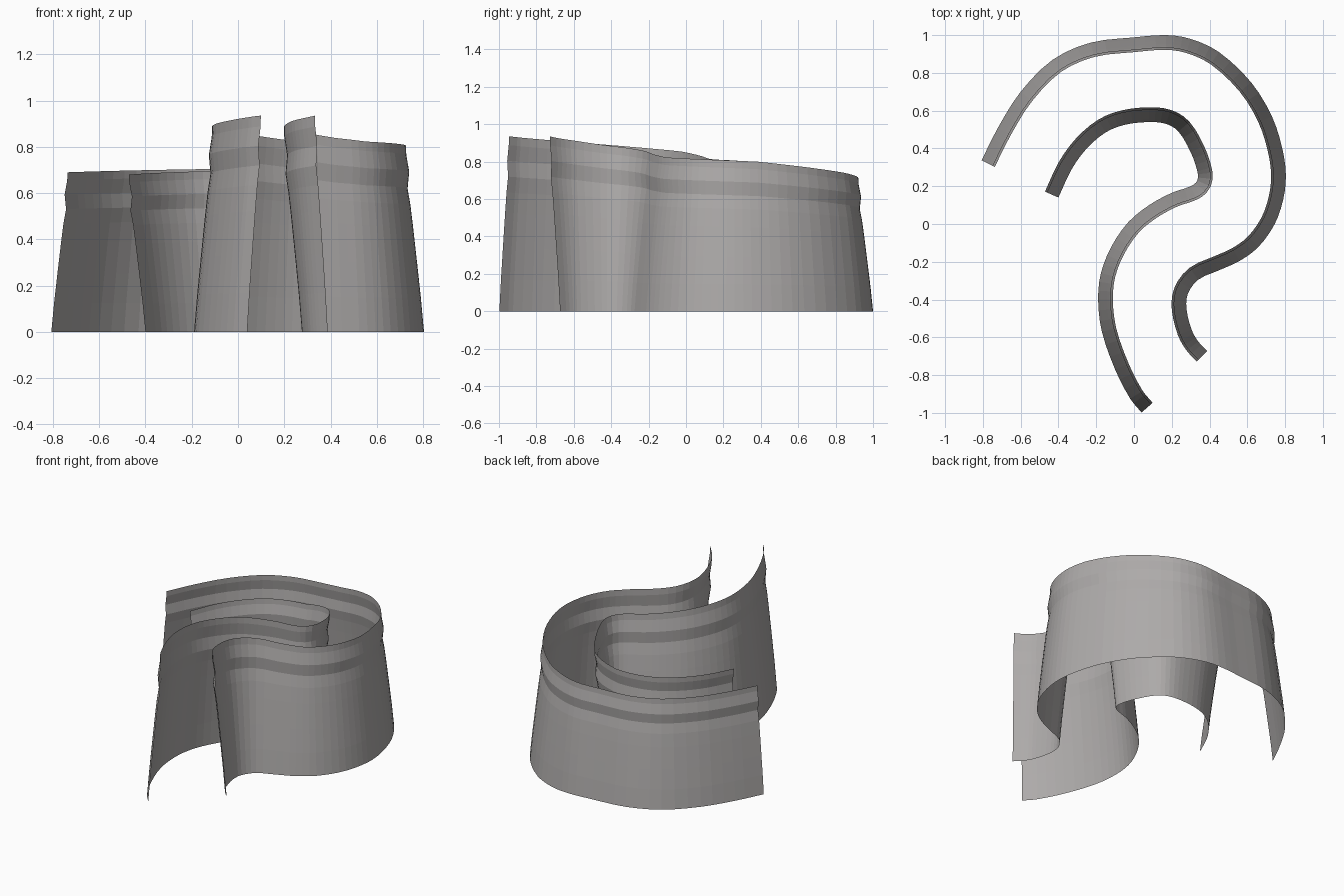
import bpy, bmesh
from mathutils import Vector
from mathutils.geometry import interpolate_bezier

if "Cube" in bpy.data.objects:
    bpy.data.objects.remove(bpy.data.objects["Cube"])

# Wall section: (height fraction, lean fraction), with a rippled band near the rim
SECTION = [(0, 0), (0.18, 0.17), (0.36, 0.37), (0.56, 0.60), (0.68, 0.75),
           (0.77, 0.91), (0.86, 0.82), (0.95, 0.98), (1, 1)]
LEAN = 0.078

# Dark warm grey for both walls
grey = bpy.data.materials.new("dark_grey")
grey.diffuse_color = (0.42, 0.405, 0.40, 1)
grey.use_nodes = True
grey.node_tree.nodes["Principled BSDF"].inputs["Base Color"].default_value = grey.diffuse_color


def smooth_path(pts, steps=3):
    """Catmull-Rom curve through the points, returned with unit tangents."""
    p = [Vector((x, y, 0)) for x, y in pts]
    n = len(p)
    tan = [p[min(i + 1, n - 1)] - p[max(i - 1, 0)] for i in range(n)]
    out = []
    for i in range(n - 1):
        d = (p[i + 1] - p[i]).length
        a = p[i] + tan[i].normalized() * d / 3
        b = p[i + 1] - tan[i + 1].normalized() * d / 3
        out += interpolate_bezier(p[i], a, b, p[i + 1], steps + 1)[:-1]
    out.append(p[-1])
    m = len(out)
    dirs = [(out[min(i + 1, m - 1)] - out[max(i - 1, 0)]).normalized() for i in range(m)]
    return out, dirs


def lookup(keys, t):
    for (t0, h0), (t1, h1) in zip(keys, keys[1:]):
        if t <= t1:
            return h0 + (h1 - h0) * (t - t0) / (t1 - t0)
    return keys[-1][1]


def wall(name, pts, heights, side):
    path, dirs = smooth_path(pts)
    run = [0.0]
    for a, b in zip(path, path[1:]):
        run.append(run[-1] + (b - a).length)
    bm = bmesh.new()
    cols = []
    for p, d, s in zip(path, dirs, run):
        normal = Vector((-d.y, d.x, 0)) * side
        top = lookup(heights, s / run[-1])
        cols.append([bm.verts.new(p + normal * LEAN * o + Vector((0, 0, top * h)))
                     for h, o in SECTION])
    for a, b in zip(cols, cols[1:]):
        for k in range(len(SECTION) - 1):
            quad = (a[k], b[k], b[k + 1], a[k + 1])
            # faces look away from the leaning side
            bm.faces.new(quad if side > 0 else quad[::-1])
    mesh = bpy.data.meshes.new(name)
    bm.to_mesh(mesh)
    bm.free()
    mesh.materials.append(grey)
    obj = bpy.data.objects.new(name, mesh)
    bpy.context.collection.objects.link(obj)


# Outer curved wall, leaning inward
wall("outer_wall",
     [(-0.807, 0.337), (-0.72, 0.51), (-0.60, 0.70), (-0.43, 0.87), (-0.23, 0.96),
      (0, 0.988), (0.17, 1.0), (0.30, 0.98), (0.45, 0.91), (0.62, 0.75), (0.73, 0.57),
      (0.785, 0.40), (0.804, 0.26), (0.79, 0.13), (0.745, 0.0), (0.66, -0.12),
      (0.56, -0.195), (0.45, -0.245), (0.34, -0.295), (0.285, -0.37),
      (0.278, -0.45), (0.305, -0.56), (0.34, -0.622), (0.388, -0.673)],
     [(0, 0.69), (0.35, 0.708), (0.62, 0.80), (0.80, 0.823), (0.85, 0.84),
      (0.91, 0.88), (1, 0.935)], -1)

# Inner curved wall, leaning toward the outer wall
wall("inner_wall",
     [(-0.40, 0.14), (-0.33, 0.29), (-0.25, 0.40), (-0.15, 0.485), (-0.05, 0.525),
      (0.08, 0.54), (0.17, 0.53), (0.235, 0.49), (0.30, 0.38), (0.335, 0.28),
      (0.335, 0.23), (0.30, 0.20), (0.20, 0.165), (0.08, 0.10), (-0.03, 0.01),
      (-0.12, -0.12), (-0.175, -0.26), (-0.19, -0.40), (-0.17, -0.57),
      (-0.10, -0.77), (-0.02, -0.925), (0.04, -0.998)],
     [(0, 0.68), (0.25, 0.70), (0.41, 0.805), (0.57, 0.853), (0.75, 0.887), (1, 0.935)], 1)
